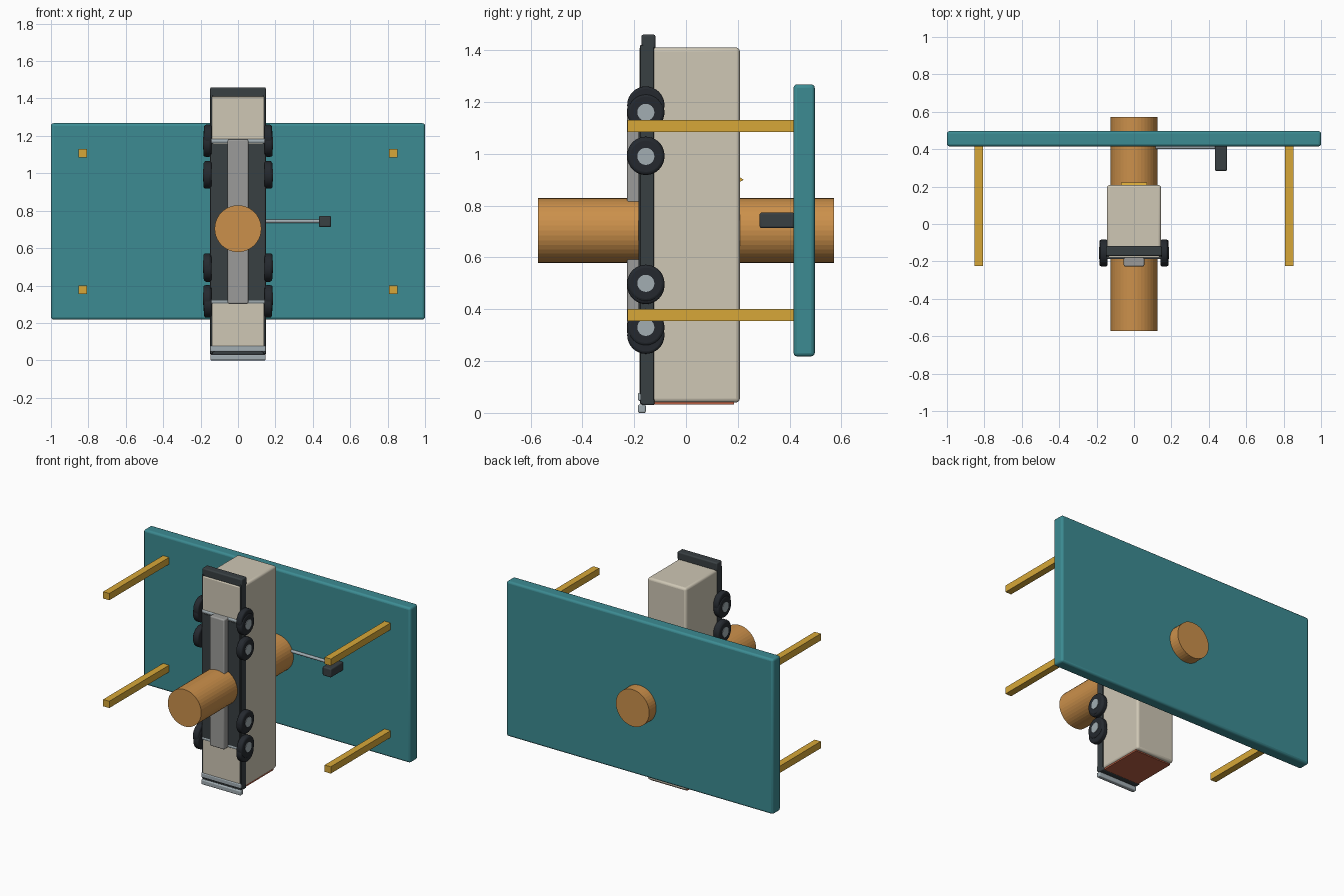
import bpy, math
from mathutils import Matrix

if "Cube" in bpy.data.objects:
    bpy.data.objects.remove(bpy.data.objects["Cube"])


def mat(name, r, g, b):
    m = bpy.data.materials.new(name)
    m.diffuse_color = (r, g, b, 1)
    m.use_nodes = True
    m.node_tree.nodes["Principled BSDF"].inputs["Base Color"].default_value = m.diffuse_color
    return m


TEAL = mat("teal", 0.045, 0.26, 0.29)
YELLOW = mat("yellow", 0.68, 0.39, 0.04)
ORANGE = mat("orange", 0.60, 0.28, 0.07)
BEIGE = mat("beige", 0.62, 0.57, 0.46)
DARK = mat("dark", 0.04, 0.05, 0.055)
RUBBER = mat("rubber", 0.018, 0.022, 0.028)
STEEL = mat("steel", 0.36, 0.42, 0.45)
GREY = mat("grey", 0.33, 0.33, 0.32)
RED = mat("red", 0.50, 0.12, 0.06)


def finish(ob, name, m, bevel, segments=3):
    ob.name = name
    ob.data.materials.append(m)
    if bevel:
        mod = ob.modifiers.new("bevel", 'BEVEL')
        mod.width, mod.segments = bevel, segments
        mod.limit_method = 'ANGLE'
        mod.angle_limit = math.radians(40)
        bpy.ops.object.shade_smooth_by_angle()
    return ob


def box(name, x, y, z, m, bevel=0.0):
    """Box from (min, max) ranges along each axis."""
    bpy.ops.mesh.primitive_cube_add(size=1)
    ob = bpy.context.object
    r = (x, y, z)
    ob.data.transform(Matrix.Diagonal([b - a for a, b in r] + [1]))
    ob.location = [(a + b) / 2 for a, b in r]
    return finish(ob, name, m, bevel)


def cyl(name, axis, r, length, loc, m, verts=32, bevel=0.0):
    rot = (0, math.pi / 2, 0) if axis == 'X' else (math.pi / 2, 0, 0)
    bpy.ops.mesh.primitive_cylinder_add(vertices=verts, radius=r, depth=length,
                                        location=loc, rotation=rot)
    return finish(bpy.context.object, name, m, bevel)


# Table top on its side, with four legs
box("table_top", (-1, 1), (0.415, 0.497), (0.218, 1.268), TEAL, 0.014)
for sx in (-0.83, 0.83):
    for z in (1.108, 0.378):
        box("table_leg", (sx - 0.023, sx + 0.023), (-0.225, 0.42),
            (z - 0.023, z + 0.023), YELLOW)

# Thick round bar through everything
cyl("through_bar", 'Y', 0.125, 1.144, (0, 0, 0.704), ORANGE, 40)

# Crank rod and grip
cyl("crank_rod", 'X', 0.01, 0.46, (0.22, 0.411, 0.744), STEEL, 16)
box("crank_grip", (0.432, 0.498), (0.284, 0.418), (0.713, 0.773), DARK, 0.008)

# Vehicle body standing on end
box("vehicle_body", (-0.145, 0.145), (-0.15, 0.208), (0.04, 1.41), BEIGE, 0.015)
box("vehicle_floor", (-0.14, 0.14), (-0.18, -0.12), (0.07, 1.41), BEIGE, 0.006)
box("end_panel", (-0.138, 0.138), (-0.145, 0.185), (0.032, 0.06), RED)

# Chassis, side skirts and bumpers
box("chassis", (-0.143, 0.143), (-0.184, -0.12), (0.31, 1.16), DARK, 0.004)
for s in (-1, 1):
    a, b = sorted((s * 0.135, s * 0.149))
    box("side_skirt", (a, b), (-0.177, -0.124), (0.035, 1.42), DARK, 0.003)
box("top_bumper", (-0.149, 0.149), (-0.172, -0.118), (1.405, 1.46), DARK, 0.008)
box("bottom_bumper", (-0.149, 0.149), (-0.172, -0.122), (0.03, 0.056), DARK, 0.006)
for z in (0.004, 0.05):
    box("bumper_bar", (-0.148, 0.148), (-0.185, -0.155), (z - 0.004, z + 0.028),
        STEEL, 0.006)
box("tunnel", (-0.055, 0.055), (-0.227, -0.15), (0.302, 1.182), GREY, 0.008)

# Small roof wedge
bpy.ops.mesh.primitive_cylinder_add(vertices=3, radius=0.016, depth=0.14,
                                    location=(0, 0.207, 0.9),
                                    rotation=(0, math.pi / 2, 0))
finish(bpy.context.object, "roof_wedge", YELLOW, 0)

# Wheels, each with an offset inner tyre and a hub
for z, dz in ((1.16, 0.028), (0.99, 0.004), (0.5, -0.008), (0.33, -0.03)):
    for s in (-1, 1):
        cyl("inner_tyre", 'X', 0.072, 0.04, (s * 0.161, -0.155, z + dz), RUBBER, 32, 0.01)
        cyl("tyre", 'X', 0.072, 0.042, (s * 0.164, -0.155, z), RUBBER, 32, 0.012)
        cyl("hub", 'X', 0.033, 0.012, (s * 0.182, -0.155, z), STEEL, 24)
for z in (1.172, 0.314):
    cyl("axle", 'X', 0.014, 0.29, (0, -0.172, z), STEEL, 16)
